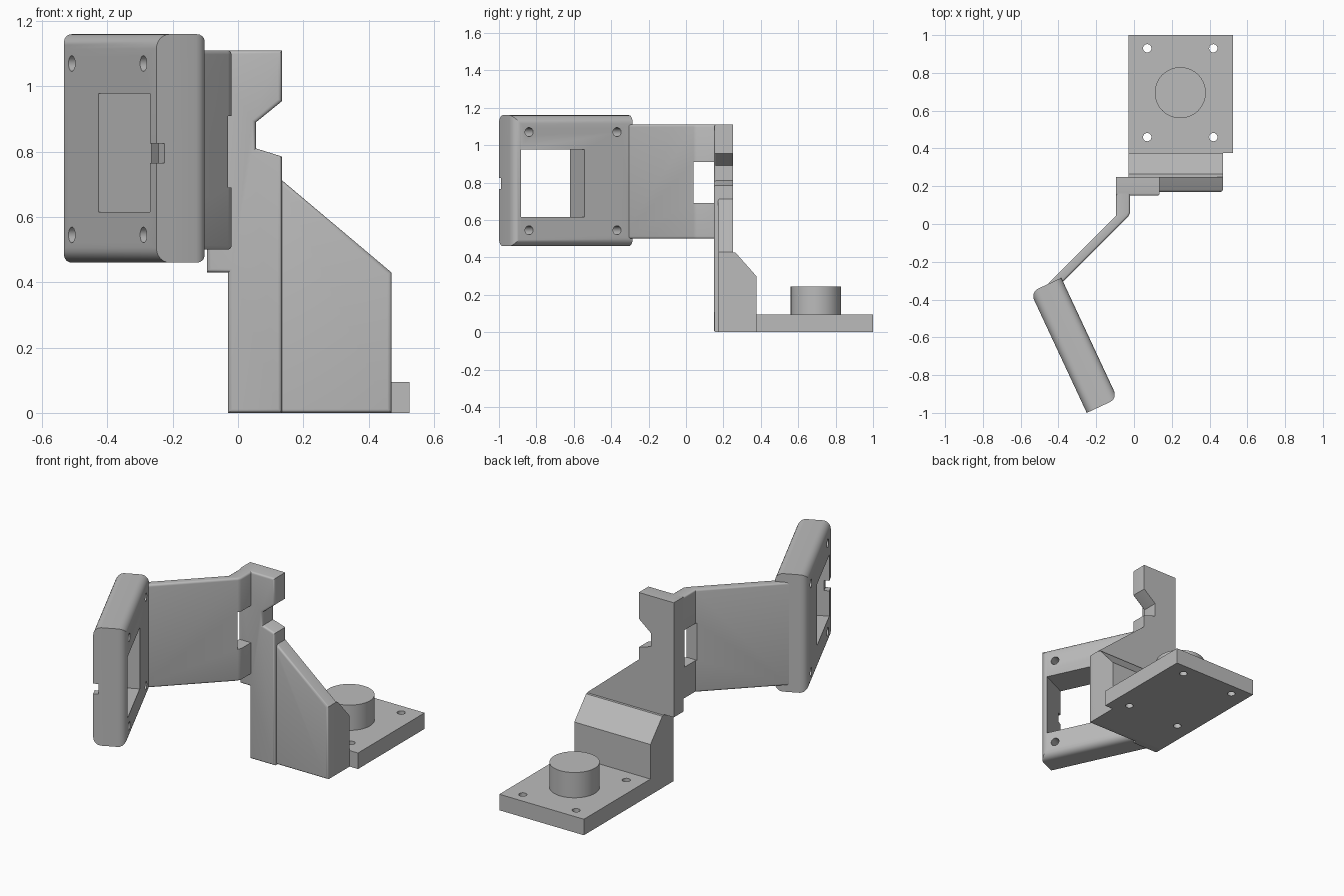
import bpy, bmesh, math
from mathutils import Vector

cube = bpy.data.objects.get("Cube")
if cube:
    bpy.data.objects.remove(cube, do_unlink=True)

grey = bpy.data.materials.new("light_grey")
grey.use_nodes = True
grey.diffuse_color = (0.5, 0.5, 0.5, 1)
grey.node_tree.nodes["Principled BSDF"].inputs["Base Color"].default_value = (0.5, 0.5, 0.5, 1)


# Mappings from a flat outline (a, b) and a height h to space
def plan(a, b, h):
    return Vector((a, b, h))


def front(a, b, h):
    return Vector((a, h, b))


def side(a, b, h):
    return Vector((h, a, b))


TURN = math.radians(25)
CORNER = Vector((-0.25, -1.0, 0))
ALONG = Vector((-math.sin(TURN), math.cos(TURN), 0))
ACROSS = Vector((math.cos(TURN), math.sin(TURN), 0))


def tilted(a, b, h):
    return CORNER + ALONG * a + ACROSS * h + Vector((0, 0, b))


def rect(a0, a1, b0, b1):
    return [(a0, b0), (a1, b0), (a1, b1), (a0, b1)]


def circle(a, b, r, n=40):
    return [(a + r * math.cos(i * math.tau / n), b + r * math.sin(i * math.tau / n)) for i in range(n)]


def prism(name, outline, lo, hi, mapping, radius=0, rounded=None, segments=4):
    """Extrude an outline; round the edges chosen by rounded(end, end) in outline space."""
    bm = bmesh.new()
    local = {}
    rings = []
    for h in (lo, hi):
        ring = []
        for a, b in outline:
            v = bm.verts.new(mapping(a, b, h))
            local[v] = (a, b, h)
            ring.append(v)
        rings.append(ring)
    low, high = rings
    bm.faces.new(low)
    bm.faces.new(high)
    for i in range(len(low)):
        j = (i + 1) % len(low)
        bm.faces.new((low[i], low[j], high[j], high[i]))
    bmesh.ops.recalc_face_normals(bm, faces=bm.faces)
    if rounded:
        edges = [e for e in bm.edges if rounded(local[e.verts[0]], local[e.verts[1]])]
        bmesh.ops.bevel(bm, geom=edges, offset=radius, segments=segments, profile=0.5, affect='EDGES')
        bmesh.ops.recalc_face_normals(bm, faces=bm.faces)
    mesh = bpy.data.meshes.new(name)
    bm.to_mesh(mesh)
    bm.free()
    mesh.materials.append(grey)
    obj = bpy.data.objects.new(name, mesh)
    bpy.context.collection.objects.link(obj)
    return obj


def activate(obj):
    bpy.ops.object.select_all(action='DESELECT')
    obj.select_set(True)
    bpy.context.view_layer.objects.active = obj


def cut(obj, cutters):
    activate(obj)
    for c in cutters:
        c.hide_render = True
        mod = obj.modifiers.new("cut", 'BOOLEAN')
        mod.operation = 'DIFFERENCE'
        mod.solver = 'EXACT'
        mod.object = c
        bpy.ops.object.modifier_apply(modifier=mod.name)
        bpy.data.objects.remove(c, do_unlink=True)


def at_low(p, q):
    return p[2] == q[2] == min(p[2], q[2]) and p[2] < 0.2


# Base plate with four screw holes, and the round boss on it
base = prism("base_plate", rect(-0.03, 0.525, 0.375, 1.0), 0, 0.095, plan)
cut(base, [prism("hole", circle(x, y, 0.022, 24), -0.1, 0.2, plan)
           for x in (0.07, 0.42) for y in (0.46, 0.93)])
boss = prism("boss", circle(0.245, 0.695, 0.135, 64), 0.05, 0.245, plan)

# Heel block with a sloped top
heel = prism("heel_block", [(0.2, 0), (0.376, 0), (0.376, 0.3), (0.265, 0.425), (0.2, 0.425)],
             -0.03, 0.47, side)

# Upright post with a side notch
post = prism("upright_post",
             [(-0.03, 0), (0.135, 0), (0.135, 0.785), (0.055, 0.81), (0.055, 0.89), (0.135, 0.955),
              (0.135, 1.11), (-0.095, 1.11), (-0.095, 0.43), (-0.03, 0.43)],
             0.15, 0.25, front, 0.012, at_low)

# Sloped gusset beside the post
gusset = prism("gusset", [(0.1, 0), (0.47, 0), (0.47, 0.43), (0.135, 0.712), (0.1, 0.712)],
               0.17, 0.25, front, 0.012, at_low)

# Bent arm with a window next to the post
arm = prism("arm",
            [(-0.095, 0.249), (-0.095, 0.045), (-0.455, -0.315), (-0.41, -0.34), (-0.03, 0.04),
             (-0.02, 0.06), (-0.02, 0.249)],
            0.5, 1.11, plan, 0.012, lambda p, q: p[2] == q[2] and min(p[1], q[1]) < 0.2)
cut(arm, [prism("window", rect(-0.3, 0.1, 0.04, 0.15), 0.69, 0.91, plan)])

# Tilted square frame with rounded edges
LENGTH, DEPTH, BOTTOM, TOP = 0.705, 0.18, 0.46, 1.16


def frame_edge(p, q):
    if p[0] != q[0]:
        return True
    return p[1] != q[1] and (p[0], p[2]) == (q[0], q[2]) and (p[0] == 0) == (p[2] == DEPTH)


frame = prism("frame", rect(0, LENGTH, BOTTOM, TOP), 0, DEPTH, tilted, 0.045, frame_edge, 6)
cutters = [prism("opening", rect(0.045, 0.42, 0.615, 0.978), -0.1, 0.3, tilted),
           prism("notch", rect(-0.05, 0.1, 0.765, 0.825), -0.05, 0.028, tilted)]
cutters += [prism("hole", circle(u, z, 0.024, 24), -0.1, 0.3, tilted)
            for u in (0.094, 0.613) for z in (0.545, 1.07)]
cut(frame, cutters)

# Smooth the rounded surfaces and keep the corners crisp
for part in (base, boss, heel, post, gusset, arm, frame):
    activate(part)
    bpy.ops.object.shade_smooth_by_angle(angle=math.radians(30))
